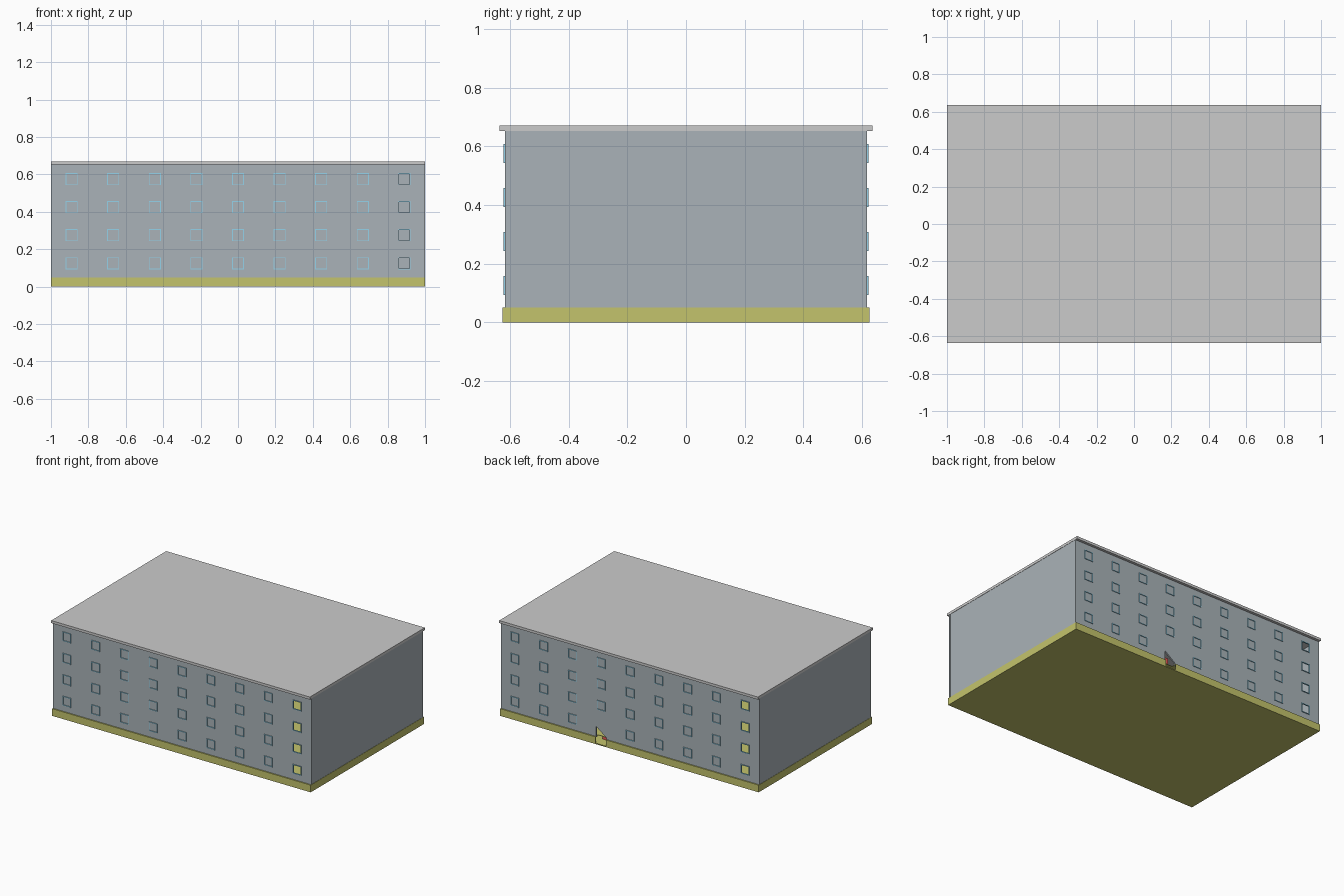
import bpy, bmesh
from mathutils import Matrix, Vector

if "Cube" in bpy.data.objects:
    bpy.data.objects.remove(bpy.data.objects["Cube"])


def material(name, rgb):
    m = bpy.data.materials.new(name)
    m.diffuse_color = (*rgb, 1)
    m.use_nodes = True
    m.node_tree.nodes["Principled BSDF"].inputs["Base Color"].default_value = m.diffuse_color
    return m


WALL = material("slate wall", (0.40, 0.45, 0.48))
OLIVE = material("olive base", (0.55, 0.55, 0.15))
BLUE = material("window blue", (0.30, 0.65, 0.82))
RED = material("door red", (0.80, 0.10, 0.10))


def add_box(bm, lo, hi):
    lo, hi = Vector(lo), Vector(hi)
    mat = Matrix.Translation((lo + hi) / 2) @ Matrix.Diagonal((*(hi - lo), 1))
    return bmesh.ops.create_cube(bm, size=1, matrix=mat)["verts"]


def finish(name, bm, mat=None):
    me = bpy.data.meshes.new(name)
    bm.to_mesh(me)
    bm.free()
    ob = bpy.data.objects.new(name, me)
    bpy.context.collection.objects.link(ob)
    if mat:
        me.materials.append(mat)
    return ob


def box(name, lo, hi, mat=None):
    bm = bmesh.new()
    add_box(bm, lo, hi)
    return finish(name, bm, mat)


def cut(ob, cutter):
    mod = ob.modifiers.new("opening", 'BOOLEAN')
    mod.object = cutter
    mod.operation = 'DIFFERENCE'
    mod.solver = 'EXACT'
    cutter.hide_render = True
    cutter.hide_viewport = True


COLS = [-0.89 + i * 0.2225 for i in range(9)]
ROWS = [0.125 + i * 0.15 for i in range(4)]
HALF = 0.032          # half window size
DOOR_X = COLS[5]

# Hollow plinth and flat overhanging roof
base = box("base", (-1, -0.625, 0), (1, 0.625, 0.05), OLIVE)
sol = base.modifiers.new("hollow", 'SOLIDIFY')
sol.thickness = 0.006
sol.offset = -1
box("roof", (-1, -0.635, 0.652), (1, 0.635, 0.67))

# Side walls
for side, s in (("left", -1), ("right", 1)):
    xs = sorted((s * 0.998, s * 0.986))
    box(side + "_wall", (xs[0], -0.608, 0.045), (xs[1], 0.608, 0.653), WALL)

# Slanted door opening at the back
bm = bmesh.new()
for v in add_box(bm, (DOOR_X - 0.04, 0.59, 0.007), (DOOR_X + 0.04, 0.65, 0.12)):
    if v.co.z > 0.1 and v.co.x < DOOR_X:
        v.co.z = 0.06
door_cutter = finish("door_cutter", bm)
cut(base, door_cutter)
box("door", (DOOR_X - 0.04, 0.545, 0.007), (DOOR_X + 0.04, 0.55, 0.12), RED)

# Long facades: open windows in the last column, thin blue frames everywhere
for side, s in (("front", -1), ("back", 1)):
    open_x = -s * 0.89
    ys = sorted((s * 0.607, s * 0.617))
    wall = box(side + "_wall", (-0.999, ys[0], 0.045), (0.999, ys[1], 0.653), WALL)
    bm = bmesh.new()
    for z in ROWS:
        add_box(bm, (open_x - HALF, ys[0] - 0.02, z - HALF),
                (open_x + HALF, ys[1] + 0.02, z + HALF))
    cut(wall, finish(side + "_window_cutter", bm))
    if s > 0:
        cut(wall, door_cutter)

    bm = bmesh.new()
    t = 0.004
    y0, y1 = sorted((s * 0.612, s * 0.622))
    for x in COLS:
        for z in ROWS:
            if s > 0 and z < 0.2 and abs(x - DOOR_X) < 0.01:
                continue
            for e in (-1, 1):
                a, b = sorted((e * HALF, e * (HALF - t)))
                add_box(bm, (x + a, y0, z - HALF), (x + b, y1, z + HALF))
                add_box(bm, (x - HALF + t, y0, z + a), (x + HALF - t, y1, z + b))
    finish(side + "_window_frames", bm, BLUE)
